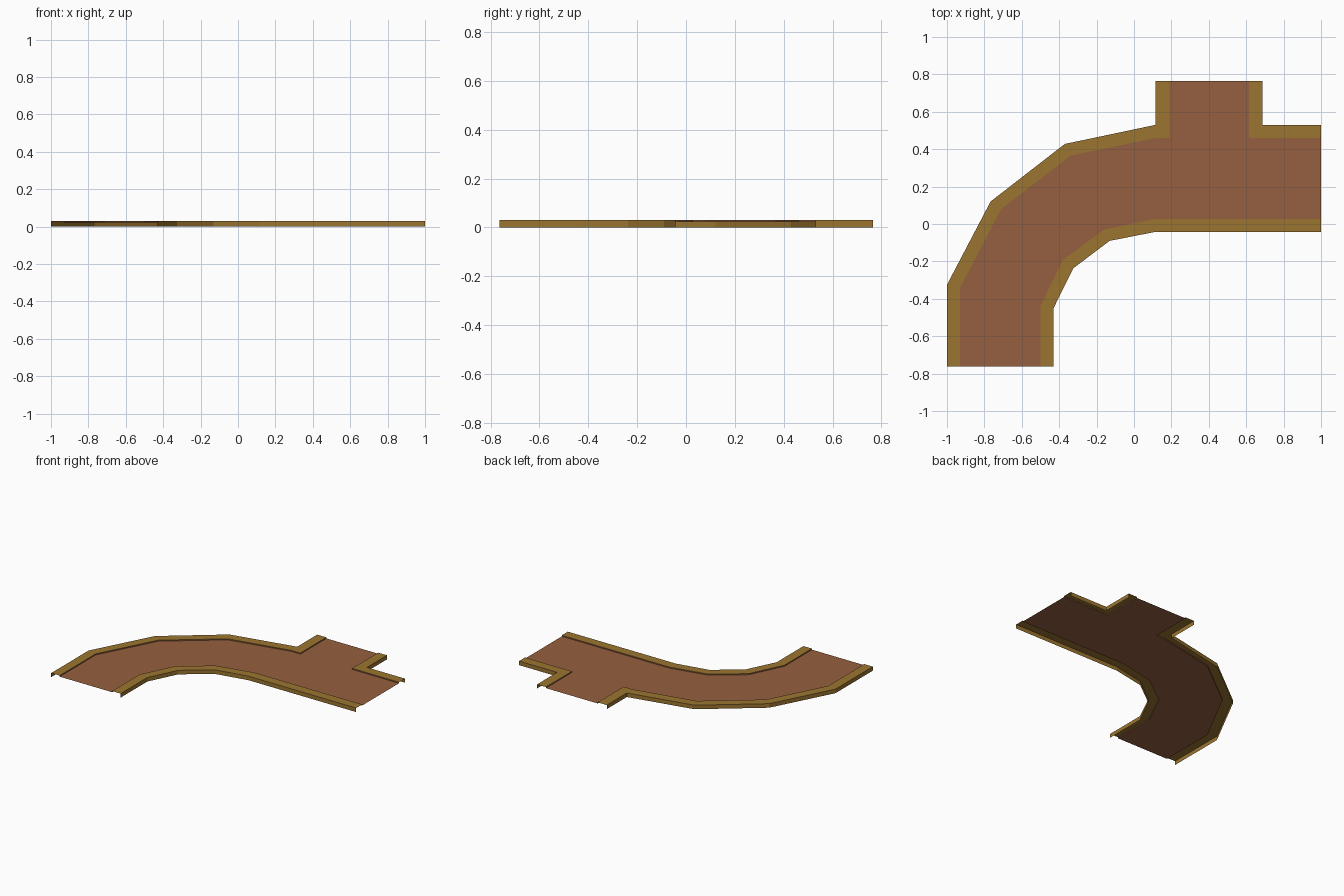
import bpy, bmesh

if "Cube" in bpy.data.objects:
    bpy.data.objects.remove(bpy.data.objects["Cube"])

TOP, FLOOR = 0.03, 0.022   # kerb top and road heights


def material(name, rgb):
    m = bpy.data.materials.new(name)
    m.diffuse_color = (*rgb, 1)
    m.use_nodes = True
    m.node_tree.nodes["Principled BSDF"].inputs["Base Color"].default_value = m.diffuse_color
    return m


OLIVE = material("olive_kerb", (0.33, 0.178, 0.03))
BROWN = material("brown_road", (0.30, 0.117, 0.05))


def finish(name, bm, mats):
    me = bpy.data.meshes.new(name)
    bm.to_mesh(me)
    bm.free()
    for m in mats:
        me.materials.append(m)
    ob = bpy.data.objects.new(name, me)
    bpy.context.collection.objects.link(ob)


def kerb(name, outer, inner, flip):
    """Open kerb: outer wall to the ground, flat top, short step to the road."""
    bm = bmesh.new()
    rows = [(outer, 0), (outer, TOP), (inner, TOP), (inner, FLOOR)]
    grid = [[bm.verts.new((x, y, z)) for x, y in pts] for pts, z in rows]
    for r in range(3):
        for i in range(len(outer) - 1):
            q = [grid[r][i], grid[r][i + 1], grid[r + 1][i + 1], grid[r + 1][i]]
            if (q[0].co - q[1].co).length < 1e-5:      # doubled corner point
                if r == 0:
                    continue
                q = q[1:]
            f = bm.faces.new(q[::-1] if flip else q)
            f.material_index = 1 if r == 2 else 0
    bmesh.ops.remove_doubles(bm, verts=bm.verts, dist=1e-5)
    finish(name, bm, [OLIVE, BROWN])


# Plan outlines: outer and inner edge of each kerb
bend_out = [(-1, -.763), (-1, -.325), (-.767, .12), (-.37, .428), (.115, .53),
            (.115, .53), (.115, .765)]
bend_in = [(-.93, -.763), (-.93, -.34), (-.71, .08), (-.34, .365), (.115, .46),
           (.19, .46), (.19, .765)]
corner_out = [(.688, .765), (.688, .53), (1, .53)]
corner_in = [(.615, .765), (.615, .46), (1, .46)]
low_out = [(-.43, -.763), (-.43, -.45), (-.325, -.237), (-.13, -.09),
           (.115, -.042), (1, -.042)]
low_in = [(-.5, -.763), (-.5, -.44), (-.38, -.192), (-.16, -.03),
          (.115, .028), (1, .028)]

kerb("outer_bend_kerb", bend_out, bend_in, True)
kerb("junction_corner_kerb", corner_out, corner_in, False)
kerb("inner_bend_kerb", low_out, low_in, False)

# Road surface: strip round the bend, straight run and side branch
bm = bmesh.new()
pairs = list(zip(bend_in[:5], low_in[:5]))
pairs += [((x, .46), (x, .028)) for x in (.19, .615, 1)]
quads = [(a[0], a[1], b[1], b[0]) for a, b in zip(pairs, pairs[1:])]
quads.append((bend_in[5], corner_in[1], corner_in[0], bend_in[6]))
for q in quads:
    bm.faces.new([bm.verts.new((x, y, FLOOR)) for x, y in q])
bmesh.ops.remove_doubles(bm, verts=bm.verts, dist=1e-5)
bmesh.ops.recalc_face_normals(bm, faces=bm.faces)
bm.normal_update()
if bm.faces[:][0].normal.z < 0:
    bmesh.ops.reverse_faces(bm, faces=bm.faces)
finish("road_surface", bm, [BROWN])
